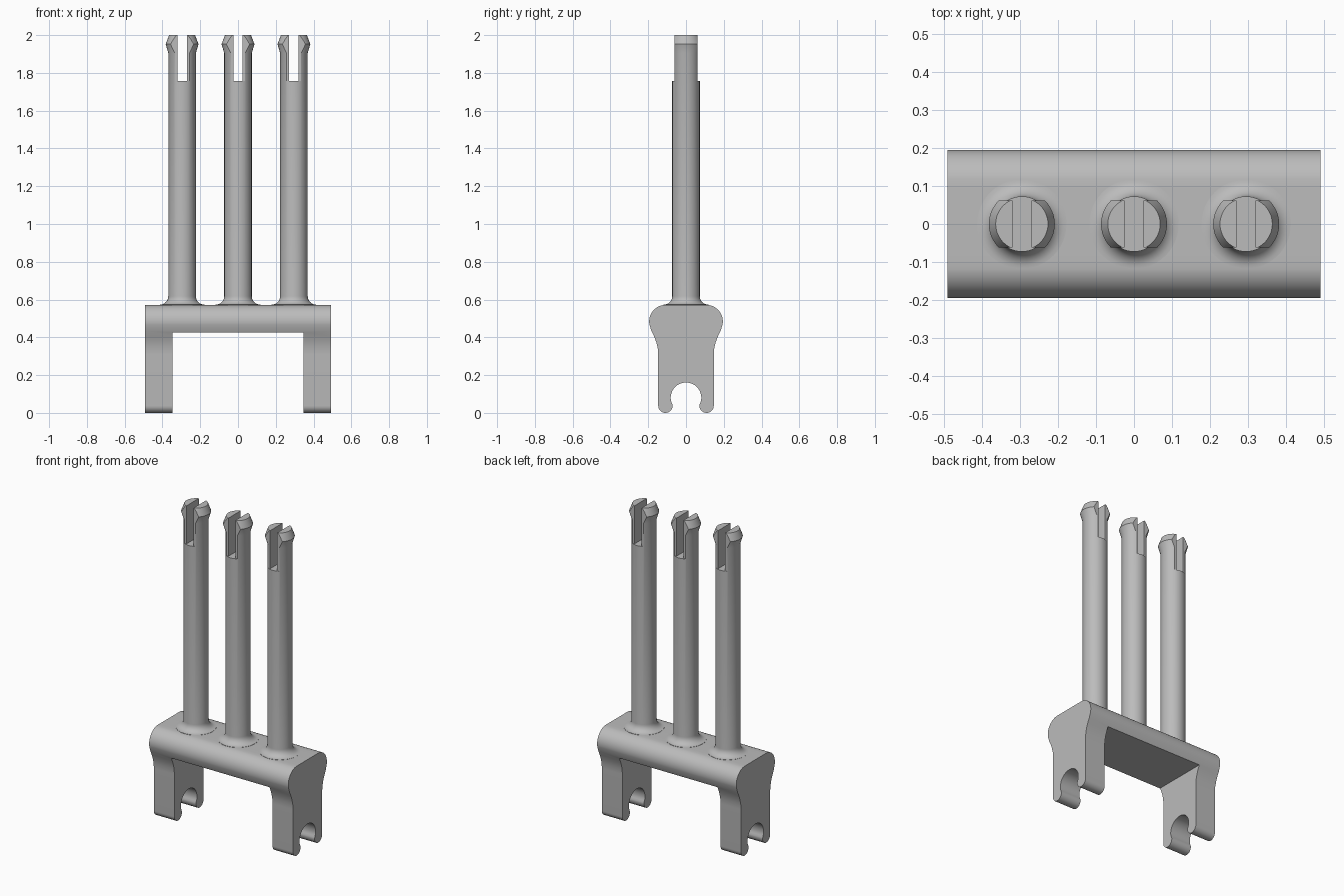
import bpy, bmesh, math

if "Cube" in bpy.data.objects:
    bpy.data.objects.remove(bpy.data.objects["Cube"])

grey = bpy.data.materials.new("plain grey")
grey.diffuse_color = (0.5, 0.5, 0.5, 1)
grey.use_nodes = True
grey.node_tree.nodes["Principled BSDF"].inputs["Base Color"].default_value = grey.diffuse_color


def make_object(name, bm):
    bmesh.ops.recalc_face_normals(bm, faces=bm.faces)
    mesh = bpy.data.meshes.new(name)
    bm.to_mesh(mesh)
    bm.free()
    ob = bpy.data.objects.new(name, mesh)
    bpy.context.collection.objects.link(ob)
    mesh.materials.append(grey)
    return ob


def arc(cy, cz, r, a0, a1, n):
    return [(cy + r * math.cos(math.radians(a0 + (a1 - a0) * i / n)),
             cz + r * math.sin(math.radians(a0 + (a1 - a0) * i / n))) for i in range(n + 1)]


def add_box(bm, x0, x1, y0, y1, z0, z1):
    vs = bmesh.ops.create_cube(bm, size=1)["verts"]
    for v in vs:
        v.co = ((x0 + x1) / 2 + v.co.x * (x1 - x0),
                (y0 + y1) / 2 + v.co.y * (y1 - y0),
                (z0 + z1) / 2 + v.co.z * (z1 - z0))


def cut(ob, cutter):
    """Subtract a box cutter, apply, remove it and smooth the result."""
    mod = ob.modifiers.new("cut", 'BOOLEAN')
    mod.operation, mod.solver, mod.object = 'DIFFERENCE', 'EXACT', cutter
    bpy.ops.object.select_all(action='DESELECT')
    bpy.context.view_layer.objects.active = ob
    ob.select_set(True)
    bpy.ops.object.modifier_apply(modifier="cut")
    bpy.data.objects.remove(cutter, do_unlink=True)
    bpy.ops.object.shade_smooth_by_angle(angle=math.radians(30))


# Bracket: side outline (right half, top to notch), mirrored and extruded along x
half = [(0.095, 0.572)]
half += arc(0.107, 0.484, 0.088, 82, -12, 14)            # rounded shoulder
half += [(0.183, 0.434), (0.169, 0.405), (0.158, 0.376), (0.150, 0.345), (0.147, 0.31)]
half += arc(0.109, 0.038, 0.038, 0, -180, 14)            # rounded foot
half += [(0.0715, 0.044), (0.076, 0.055)]
half += arc(0, 0.08, 0.081, -10, 90, 14)                 # clip notch
outline = half + [(-y, z) for y, z in reversed(half[:-1])]
bm = bmesh.new()
face = bm.faces.new([bm.verts.new((-0.492, y, z)) for y, z in outline])
ext = bmesh.ops.extrude_face_region(bm, geom=[face])
for v in ext["geom"]:
    if isinstance(v, bmesh.types.BMVert):
        v.co.x = 0.492
bracket = make_object("bracket", bm)

# Open the space between the two legs
bm = bmesh.new()
add_box(bm, -0.347, 0.347, -0.4, 0.4, -0.1, 0.425)
cut(bracket, make_object("leg_gap_cutter", bm))

# Pins: revolved profile with flared foot and barbed tip, slotted and flattened
pin_profile = [(0, 0.55), (0.118, 0.55), (0.118, 0.572)]
pin_profile += arc(0.118, 0.618, 0.045, -90, -180, 8)
pin_profile += [(0.073, 1.905), (0.087, 1.952), (0.069, 2.0), (0, 2.0)]
for label, px in (("left", -0.296), ("middle", 0), ("right", 0.296)):
    bm = bmesh.new()
    vs = [bm.verts.new((r, 0, z)) for r, z in pin_profile]
    es = [bm.edges.new(p) for p in zip(vs, vs[1:])]
    bmesh.ops.spin(bm, geom=vs + es, cent=(0, 0, 0), axis=(0, 0, 1),
                   angle=math.tau, steps=48, use_duplicate=False)
    bmesh.ops.remove_doubles(bm, verts=bm.verts, dist=1e-5)
    pin = make_object(label + "_pin", bm)
    for y0, y1, w in ((-0.2, 0.2, 0.025), (0.062, 0.2, 0.2), (-0.2, -0.062, 0.2)):
        bm = bmesh.new()
        add_box(bm, -w, w, y0, y1, 1.757, 2.1)
        cut(pin, make_object("slot_cutter", bm))
    pin.location.x = px
